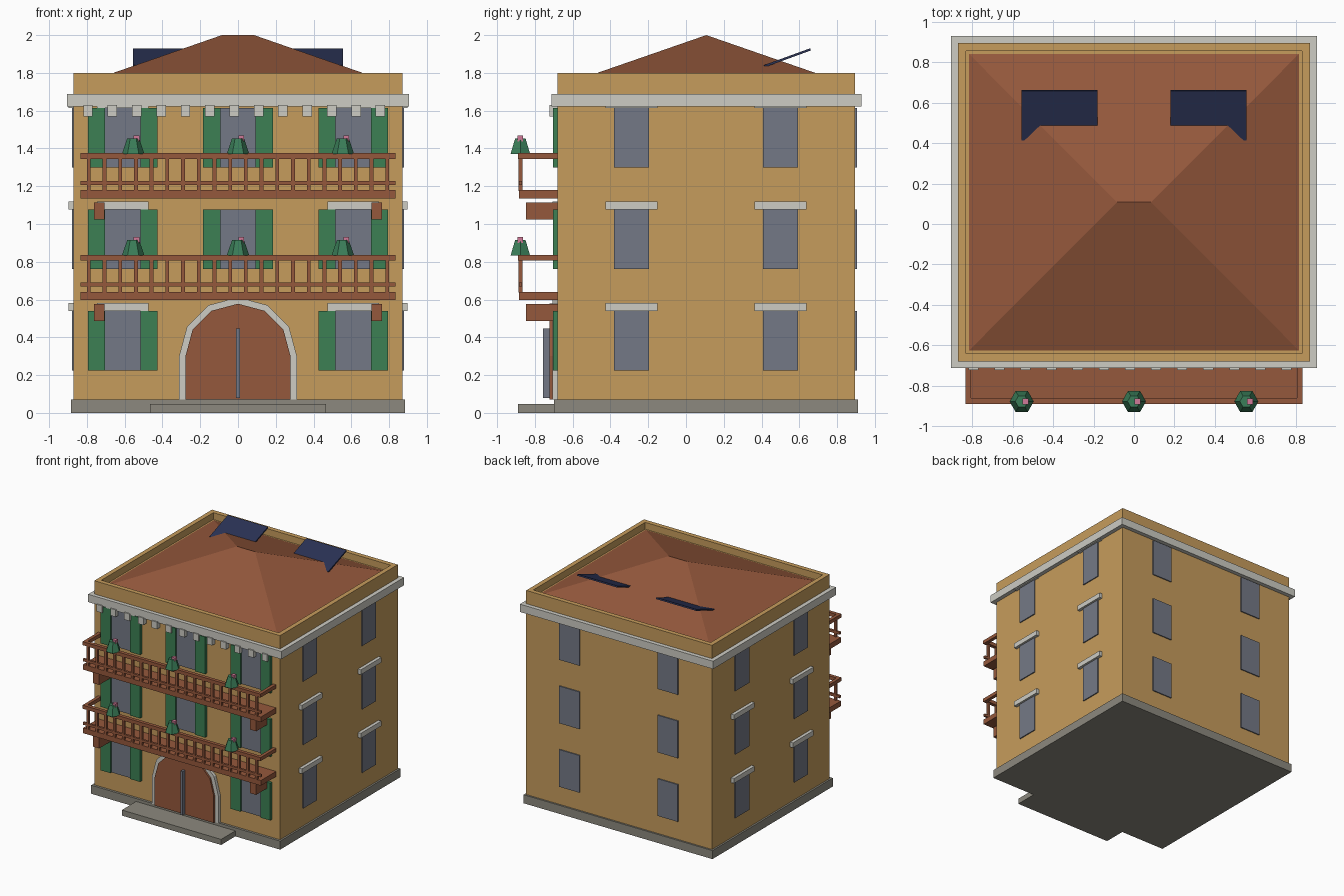
import bpy, bmesh, math
from mathutils import Matrix

if "Cube" in bpy.data.objects:
    bpy.data.objects.remove(bpy.data.objects["Cube"])


def material(name, r, g, b):
    lin = [((c / 255 + 0.055) / 1.055) ** 2.4 for c in (r, g, b)]
    m = bpy.data.materials.new(name)
    m.diffuse_color = (*lin, 1)
    m.use_nodes = True
    m.node_tree.nodes["Principled BSDF"].inputs["Base Color"].default_value = m.diffuse_color
    return m


OCHRE = material("ochre plaster", 198, 156, 92)
STONE = material("pale stone", 205, 204, 196)
GREY = material("grey plinth", 140, 137, 126)
TERRA = material("terracotta", 149, 88, 60)
GLASS = material("window grey", 116, 121, 134)
GREEN = material("shutter green", 60, 128, 84)
LEAF = material("plant green", 58, 125, 88)
NAVY = material("solar navy", 42, 50, 84)
PINK = material("flower pink", 208, 122, 152)


def finish(name, bm, mat):
    bmesh.ops.recalc_face_normals(bm, faces=bm.faces)
    me = bpy.data.meshes.new(name)
    bm.to_mesh(me)
    bm.free()
    me.materials.append(mat)
    ob = bpy.data.objects.new(name, me)
    bpy.context.collection.objects.link(ob)
    return ob


def add_box(bm, x0, x1, y0, y1, z0, z1):
    mat = Matrix.Translation(((x0 + x1) / 2, (y0 + y1) / 2, (z0 + z1) / 2)) @ \
        Matrix.Diagonal((x1 - x0, y1 - y0, z1 - z0, 1))
    bmesh.ops.create_cube(bm, size=1, matrix=mat)


def boxes(name, mat, *dims):
    bm = bmesh.new()
    for d in dims:
        add_box(bm, *d)
    return finish(name, bm, mat)


def prism(name, mat, outline, y0, y1):
    """Extrude an x-z outline from y0 to y1."""
    bm = bmesh.new()
    f = bm.faces.new([bm.verts.new((x, y0, z)) for x, z in outline])
    ext = bmesh.ops.extrude_face_region(bm, geom=[f])
    for v in ext["geom"]:
        if isinstance(v, bmesh.types.BMVert):
            v.co.y = y1
    return finish(name, bm, mat)


X, YF, YB = 0.87, -0.68, 0.895      # wall faces
YC = (YF + YB) / 2
FLOORS = [0.225, 0.763, 1.30]       # window sill heights
WH = 0.315                          # window height

# Plinth and front step
boxes("plinth", GREY, (-0.885, 0.885, -0.70, 0.91, 0, 0.072))
boxes("front_step", GREY, (-0.465, 0.465, -0.89, -0.69, 0, 0.047))

# Walls with sunken top behind a parapet
bm = bmesh.new()
add_box(bm, -X, X, YF, YB, 0.07, 1.80)
bm.faces.ensure_lookup_table()
top = max(bm.faces, key=lambda f: f.calc_center_median().z)
bmesh.ops.inset_region(bm, faces=[top], thickness=0.055)
sunk = bmesh.ops.extrude_discrete_faces(bm, faces=[top])["faces"][0]
for v in sunk.verts:
    v.co.z -= 0.058
finish("walls", bm, OCHRE)

# Hipped roof
bm = bmesh.new()
e = [bm.verts.new((x, y, 1.746)) for x, y in
     ((-0.815, -0.625), (0.815, -0.625), (0.815, 0.84), (-0.815, 0.84))]
l, r = bm.verts.new((-0.085, YC, 2.0)), bm.verts.new((0.085, YC, 2.0))
for vs in ((e[0], e[1], r, l), (e[1], e[2], r), (e[2], e[3], l, r), (e[3], e[0], l), e[::-1]):
    bm.faces.new(vs)
finish("hip_roof", bm, TERRA)

# Solar panels tilted out of the back slope
for side, cx in (("left", -0.368), ("right", 0.368)):
    p = boxes("solar_panel_" + side, NAVY, (-0.188, 0.188, -0.13, 0.13, -0.006, 0.006))
    p.location = (cx, 0.537, 1.88)
    p.rotation_euler.x = math.radians(20)

# Cornice and dentils
boxes("cornice", STONE, (-0.905, 0.905, -0.712, 0.93, 1.622, 1.688))
boxes("cornice_dentils", STONE,
      *[(-0.819 + i * 0.129, -0.769 + i * 0.129, -0.722, YF + 0.005, 1.57, 1.63) for i in range(13)])

# Windows, shutters and lintels
front_win, shutters, lintels, back_win, side_win = [], [], [], [], []
for i, z in enumerate(FLOORS):
    for cx in (-0.61, 0, 0.61):
        if cx == 0 and i == 0:
            continue
        front_win.append((cx - 0.094, cx + 0.094, YF - 0.009, YF + 0.01, z, z + WH))
        for s in (-1, 1):
            a, b = sorted((cx + s * 0.093, cx + s * 0.185))
            shutters.append((a, b, YF - 0.025, YF + 0.005, z, z + WH))
        if cx:
            lintels.append((cx - 0.137, cx + 0.137, YF - 0.028, YF + 0.005, z + WH, z + WH + 0.042))
    for s in (-1, 1):
        back_win.append((s * 0.46 - 0.095, s * 0.46 + 0.095, YB - 0.01, YB + 0.009, z, z + WH))
        for cy in (-0.288, 0.5):
            a, b = sorted((s * (X - 0.01), s * (X + 0.009)))
            side_win.append((a, b, cy - 0.092, cy + 0.092, z, z + WH))
            a, b = sorted((s * (X - 0.005), s * (X + 0.027)))
            lintels.append((a, b, cy - 0.138, cy + 0.138, z + WH, z + WH + 0.042))
boxes("front_windows", GLASS, *front_win)
boxes("back_windows", GLASS, *back_win)
boxes("side_windows", GLASS, *side_win)
boxes("shutters", GREEN, *shutters)
boxes("window_lintels", STONE, *lintels)


# Arched door with stone surround
def arch(r, zc=0.30):
    pts = [(r * math.cos(math.pi * i / 6), zc + r * math.sin(math.pi * i / 6)) for i in range(7)]
    return [(r, 0.072)] + pts + [(-r, 0.072)]


prism("door_surround", STONE, arch(0.312), YF - 0.027, YF + 0.005)
prism("door", TERRA, arch(0.278), YF - 0.042, YF + 0.005)
boxes("door_handle", GLASS, (-0.01, 0.01, -0.757, -0.72, 0.078, 0.447))

# Balconies
for n, z in (("lower", 0.597), ("upper", 1.135)):
    boxes(n + "_balcony_slab", TERRA, (-0.833, 0.833, -0.883, YF + 0.005, z, z + 0.044))
    rails = [(-0.833, 0.833, -0.89, -0.86, z + 0.21, z + 0.24),
             (-0.833, 0.833, -0.885, -0.867, z + 0.072, z + 0.093)]
    brackets = []
    for s in (-1, 1):
        a, b = sorted((s * 0.833, s * 0.805))
        rails.append((a, b, -0.86, YF + 0.005, z + 0.21, z + 0.24))
        brackets.append((s * 0.735 - 0.028, s * 0.735 + 0.028, -0.847, YF + 0.005, z - 0.11, z - 0.02))
    boxes(n + "_balcony_rails", TERRA, *rails)
    boxes(n + "_balcony_brackets", TERRA, *brackets)
    boxes(n + "_balusters", TERRA,
          *[(x - 0.01, x + 0.01, -0.886, -0.866, z + 0.04, z + 0.215)
            for x in (-0.79 + i * 1.58 / 19 for i in range(20))])
    # Hexagonal plants with a flower on the rail
    for i, x in enumerate((-0.555, 0, 0.555)):
        bm = bmesh.new()
        bmesh.ops.create_cone(bm, cap_ends=True, segments=6, radius1=0.06, radius2=0.032, depth=0.082,
                              matrix=Matrix.Translation((x, -0.877, z + 0.276)) @ Matrix.Rotation(math.pi / 6, 4, 'Z'))
        # put hexagon corners on the x axis
        if max(abs(v.co.x - x) for v in bm.verts) < 0.057:
            bmesh.ops.rotate(bm, verts=bm.verts, cent=(x, -0.877, 0), matrix=Matrix.Rotation(math.pi / 6, 3, 'Z'))
        finish(f"{n}_plant_{i + 1}", bm, LEAF)
        boxes(f"{n}_flower_{i + 1}", PINK, (x + 0.003, x + 0.033, -0.892, -0.862, z + 0.303, z + 0.333))
